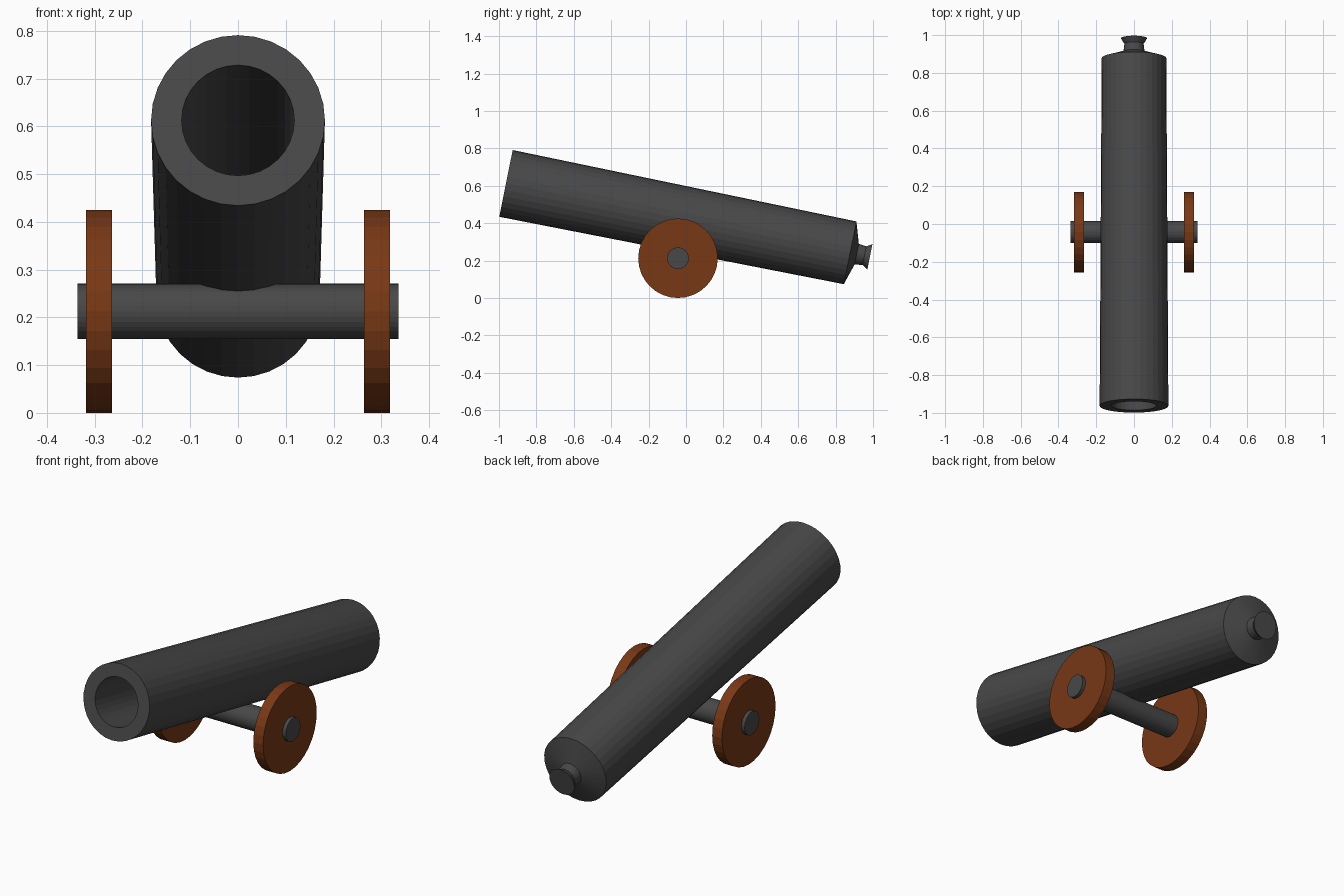
import bpy, bmesh, math
from mathutils import Matrix

if "Cube" in bpy.data.objects:
    bpy.data.objects.remove(bpy.data.objects["Cube"])

SIDES = 32


def material(name, colour):
    m = bpy.data.materials.new(name)
    m.diffuse_color = (*colour, 1)
    m.use_nodes = True
    m.node_tree.nodes["Principled BSDF"].inputs["Base Color"].default_value = m.diffuse_color
    return m


iron = material("dark_iron", (0.065, 0.065, 0.065))
wood = material("brown_wood", (0.19, 0.04, 0.008))


def lathe(name, profile, mat, matrix):
    """Revolve (radius, height) points around local z; radius 0 makes a pole."""
    bm = bmesh.new()
    rings = []
    for r, h in profile:
        if r == 0:
            rings.append([bm.verts.new((0, 0, h))] * SIDES)
        else:
            rings.append([bm.verts.new((r * math.cos(2 * math.pi * i / SIDES),
                                        r * math.sin(2 * math.pi * i / SIDES), h))
                          for i in range(SIDES)])
    for a, b in zip(rings, rings[1:]):
        for i in range(SIDES):
            j = (i + 1) % SIDES
            corners = list(dict.fromkeys((a[i], a[j], b[j], b[i])))
            bm.faces.new(corners)
    bmesh.ops.recalc_face_normals(bm, faces=bm.faces[:])
    mesh = bpy.data.meshes.new(name)
    bm.to_mesh(mesh)
    bm.free()
    mesh.materials.append(mat)
    ob = bpy.data.objects.new(name, mesh)
    bpy.context.collection.objects.link(ob)
    ob.matrix_world = matrix
    return ob


# Barrel: bore, muzzle face, tapering body, breech cone and flared knob
barrel_profile = [(0, 1.75), (0.118, 1.75), (0.118, 0), (0.182, 0), (0.171, 1.877),
                  (0.056, 1.913), (0.051, 1.955), (0.069, 1.985), (0, 1.985)]
lathe("barrel", barrel_profile, iron,
      Matrix.Translation((0, -0.9625, 0.6125)) @ Matrix.Rotation(math.radians(-101.4), 4, 'X'))


# Axle and wheels lie along x
def disc(name, radius, x0, x1, mat):
    lathe(name, [(0, x0), (radius, x0), (radius, x1), (0, x1)], mat,
          Matrix.Translation((0, -0.043, 0.2125)) @ Matrix.Rotation(math.pi / 2, 4, 'Y'))


disc("axle", 0.058, -0.336, 0.336, iron)
disc("wheel_right", 0.2125, 0.264, 0.318, wood)
disc("wheel_left", 0.2125, -0.318, -0.264, wood)
